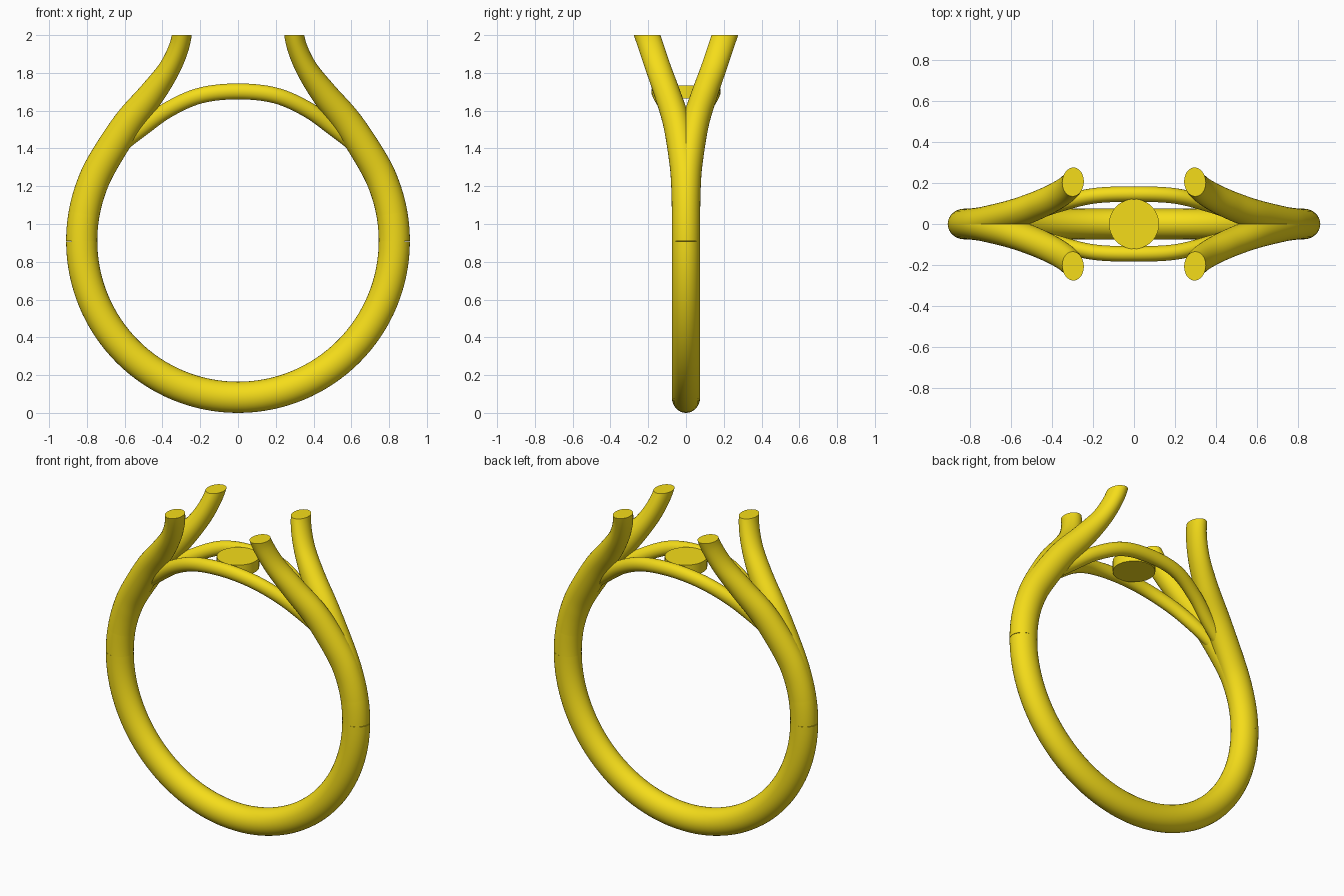
import bpy, bmesh, math
from mathutils import Vector

if "Cube" in bpy.data.objects:
    bpy.data.objects.remove(bpy.data.objects["Cube"])

gold = bpy.data.materials.new("yellow_gold")
gold.diffuse_color = (0.91, 0.72, 0.01, 1)
gold.use_nodes = True
gold.node_tree.nodes["Principled BSDF"].inputs["Base Color"].default_value = gold.diffuse_color
R, CZ = 0.8275, 0.91          # band centreline radius and centre height
RN, RB = 0.0825, 0.075        # band half thickness: radial, sideways


def on_circle(deg, y=0.0):
    a = math.radians(deg)
    return (R * math.cos(a), y, CZ + R * math.sin(a), RN, RB)


def spline(pts, steps=8):
    """Catmull-Rom through (x, y, z, rn, rb); first and last points only guide."""
    out = []
    for p in zip(pts, pts[1:], pts[2:], pts[3:]):
        for s in range(steps):
            t = s / steps
            out.append([0.5 * (2*b + (c-a)*t + (2*a-5*b+4*c-d)*t*t + (3*b-a-3*c+d)*t**3)
                        for a, b, c, d in zip(*p)])
    return out + [list(pts[-2])]


def finish(bm, name):
    bmesh.ops.recalc_face_normals(bm, faces=bm.faces)
    me = bpy.data.meshes.new(name)
    bm.to_mesh(me)
    bm.free()
    me.materials.append(gold)
    ob = bpy.data.objects.new(name, me)
    bpy.context.collection.objects.link(ob)
    bpy.ops.object.select_all(action='DESELECT')
    ob.select_set(True)
    bpy.context.view_layer.objects.active = ob
    bpy.ops.object.shade_smooth_by_angle(angle=math.radians(40))


def sweep(name, path, sx=1, sy=1, cut_z=None, sides=32):
    """Sweep an ellipse of varying size along the path."""
    bm = bmesh.new()
    pos = [Vector((p[0]*sx, p[1]*sy, p[2])) for p in path]
    rings = []
    for i, p in enumerate(path):
        t = (pos[min(i+1, len(pos)-1)] - pos[max(i-1, 0)]).normalized()
        b = Vector((0, 1, 0))
        b = (b - t * b.dot(t)).normalized()
        n = t.cross(b)
        rings.append([bm.verts.new(pos[i] + n*p[3]*math.cos(a) + b*p[4]*math.sin(a))
                      for a in (2*math.pi*k/sides for k in range(sides))])
    for r0, r1 in zip(rings, rings[1:]):
        for k in range(sides):
            j = (k+1) % sides
            bm.faces.new((r0[k], r0[j], r1[j], r1[k]))
    bm.faces.new(rings[0])
    bm.faces.new(rings[-1])
    if cut_z:
        res = bmesh.ops.bisect_plane(bm, geom=bm.verts[:] + bm.edges[:] + bm.faces[:],
                                     plane_co=(0, 0, cut_z), plane_no=(0, 0, 1),
                                     clear_outer=True)
        edges = [e for e in res['geom_cut'] if isinstance(e, bmesh.types.BMEdge)]
        bmesh.ops.contextual_create(bm, geom=edges)
    finish(bm, name)


# Lower half of the band
sweep("lower_band", [on_circle(-180 + 180*i/64) for i in range(65)])

# Split shoulders rising into four prongs, cut flat at the top
arm = spline([on_circle(-10), on_circle(0), on_circle(10), on_circle(20, 0.003),
              on_circle(30, 0.013),
              (0.585, 0.049, 1.53, 0.079, 0.072),
              (0.46, 0.097, 1.685, 0.07, 0.069),
              (0.365, 0.145, 1.82, 0.058, 0.067),
              (0.31, 0.187, 1.945, 0.053, 0.067),
              (0.29, 0.225, 2.06, 0.052, 0.067),
              (0.28, 0.26, 2.18, 0.052, 0.067)])
# Arched wires joining the shoulders
w = 0.042
half = [(0.2, 0.137, 1.68), (0.37, 0.095, 1.605), (0.51, 0.05, 1.505),
        (0.62, 0.025, 1.42), (0.72, 0.0, 1.33)]
pts = [(-x, y, z, w, w*0.9) for x, y, z in reversed(half)]
pts += [(0, 0.146, 1.702, w, w*0.9)] + [(x, y, z, w, w*0.9) for x, y, z in half]
wire = spline(pts)

for sy, side in ((-1, "front"), (1, "back")):
    for sx, lr in ((-1, "left"), (1, "right")):
        sweep(f"prong_{side}_{lr}", arm, sx, sy, cut_z=2.0)
    sweep(f"bridge_wire_{side}", wire, 1, sy, sides=24)

# Round plate held between the wires
bm = bmesh.new()
bmesh.ops.create_cone(bm, cap_ends=True, segments=48, radius1=0.122, radius2=0.122, depth=0.068)
bmesh.ops.translate(bm, verts=bm.verts, vec=(0, 0, 1.699))
finish(bm, "seat_plate")
